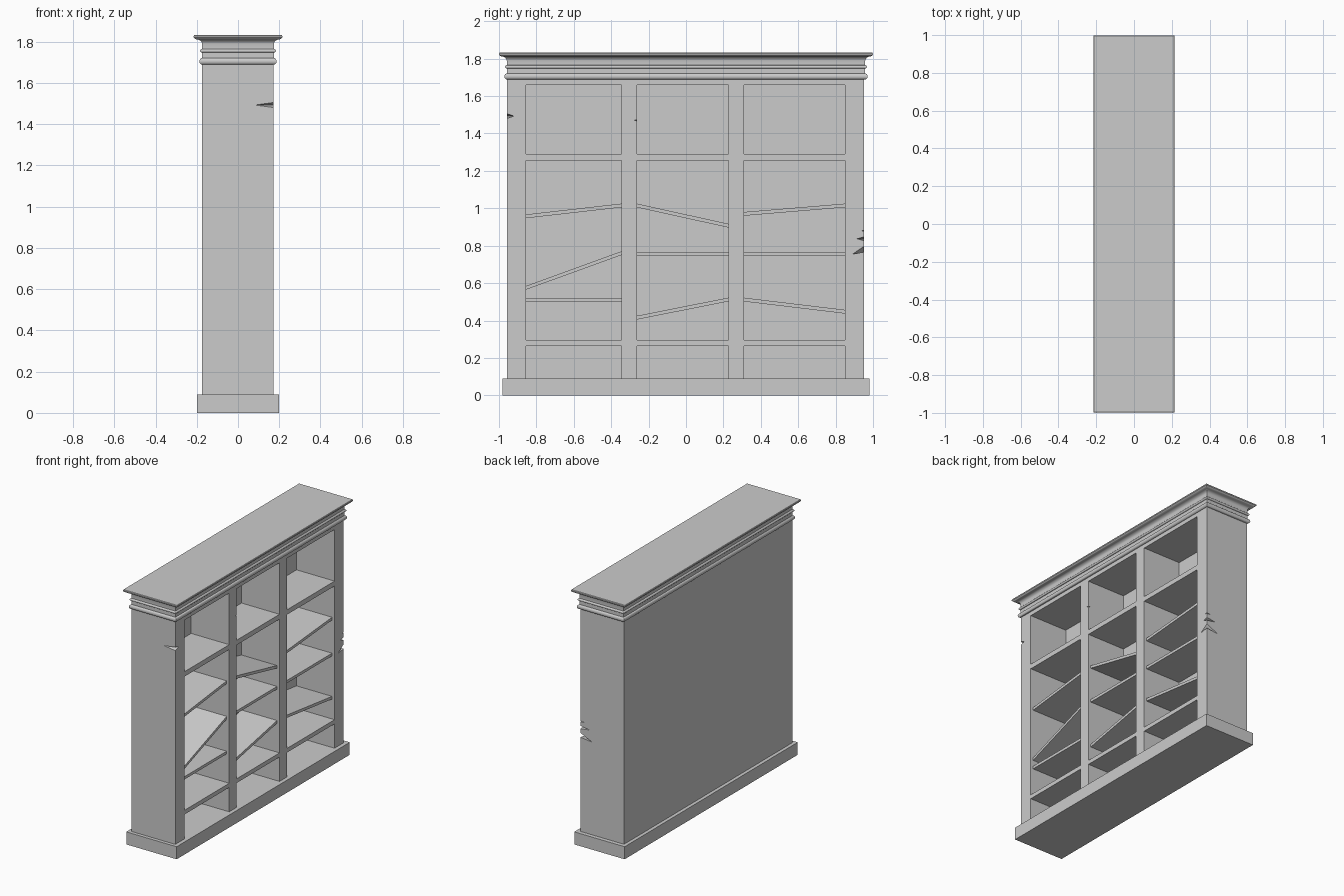
import bpy, bmesh
from math import cos, sin, pi
from mathutils import Vector

cube = bpy.data.objects.get("Cube")
if cube:
    bpy.data.objects.remove(cube)

paint = bpy.data.materials.new("plain_grey")
paint.use_nodes = True
GREY = (0.6, 0.6, 0.6, 1)
paint.diffuse_color = GREY
paint.node_tree.nodes["Principled BSDF"].inputs["Base Color"].default_value = GREY

FRONT, BACK, INNER = 0.172, -0.175, -0.13


def finish(name, bm):
    bmesh.ops.recalc_face_normals(bm, faces=bm.faces)
    mesh = bpy.data.meshes.new(name)
    bm.to_mesh(mesh)
    bm.free()
    mesh.materials.append(paint)
    obj = bpy.data.objects.new(name, mesh)
    bpy.context.collection.objects.link(obj)
    return obj


def add_box(bm, x, y, z):
    """Box spanning the (low, high) pairs x, y, z."""
    verts = bmesh.ops.create_cube(bm, size=1)["verts"]
    for v in verts:
        v.co = Vector((a + (v.co[i] + 0.5) * (b - a)
                       for i, (a, b) in enumerate((x, y, z))))
    return verts


def box(name, x, y, z):
    bm = bmesh.new()
    add_box(bm, x, y, z)
    return finish(name, bm)


def splinter(bm, y, side, z, height, along_x, along_y, drop):
    """Tapered chip cut into a vertical front edge; side is the outward y."""
    out = 0.004
    pts = [(FRONT + out, y + side * out, z - height / 2),
           (FRONT + out, y + side * out, z + height / 2),
           (FRONT - along_x, y + side * out, z - drop),
           (FRONT + out, y - side * along_y, z - drop)]
    v = [bm.verts.new(p) for p in pts]
    for i, j, k in ((0, 1, 2), (0, 1, 3), (0, 2, 3), (1, 2, 3)):
        bm.faces.new((v[i], v[j], v[k]))
    bmesh.ops.recalc_face_normals(bm, faces=bm.faces)


def cut(target, name, bm):
    cutter = finish(name, bm)
    cutter.hide_render = True
    mod = target.modifiers.new(name, "BOOLEAN")
    mod.operation, mod.solver, mod.object = "DIFFERENCE", "EXACT", cutter
    bpy.context.view_layer.objects.active = target
    bpy.ops.object.modifier_apply(modifier=name)
    bpy.data.objects.remove(cutter)


# Plinth and carcass
box("plinth", (-0.2, 0.2), (-0.982, 0.982), (0, 0.09))
carcass = box("carcass", (BACK, FRONT), (-0.957, 0.953), (0.09, 1.75))

# Compartments
bays = [(-0.855, -0.345), (-0.263, 0.226), (0.309, 0.85)]
rows = [(0.05, 0.265), (0.295, 1.255), (1.29, 1.66)]
bm = bmesh.new()
for bay in bays:
    for row in rows:
        add_box(bm, (INNER, 0.3), bay, row)
cut(carcass, "openings", bm)

# Splintered edges
bm = bmesh.new()
splinter(bm, -0.957, -1, 1.493, 0.028, 0.1, 0.04, 0)
splinter(bm, -0.263, 1, 1.47, 0.008, 0.03, 0.02, 0)
splinter(bm, 0.953, 1, 0.785, 0.035, 0.1, 0.065, 0.03)
splinter(bm, 0.953, 1, 0.837, 0.025, 0.08, 0.04, 0)
splinter(bm, 0.953, 1, 0.88, 0.01, 0.05, 0.015, 0)
cut(carcass, "splinters", bm)

# Loose shelves: height at the -y end and at the +y end
shelf_ends = [
    [(0.957, 1.015), (0.575, 0.76), (0.51, 0.51)],
    [(1.015, 0.907), (0.757, 0.757), (0.415, 0.512)],
    [(0.97, 1.015), (0.757, 0.757), (0.512, 0.447)],
]
for b, (bay, ends) in enumerate(zip(bays, shelf_ends), 1):
    for s, (low, high) in enumerate(ends, 1):
        bm = bmesh.new()
        for v in add_box(bm, (INNER, FRONT - 0.02), bay, (-0.01, 0.01)):
            v.co.z += low if v.co.y < sum(bay) / 2 else high
        finish(f"shelf_bay{b}_{s}", bm)


# Cornice: profile of (overhang, height) carried round the four sides
def bead(z, r, bulge, steps=8):
    return [(bulge * sin(pi * i / steps), z - r * cos(pi * i / steps))
            for i in range(steps + 1)]


profile = bead(1.705, 0.016, 0.013) + bead(1.756, 0.009, 0.01)
profile += [(0, 1.79)]
profile += [(0.03 * (1 - cos(a)), 1.79 + 0.022 * sin(a))
            for a in (pi / 8, pi / 4, 3 * pi / 8, pi / 2)]
profile += [(0.036, 1.815), (0.041, 1.82), (0.041, 1.828), (0.038, 1.832)]
bm = bmesh.new()
rings = []
for o, z in profile:
    x, y = 0.174 + o, 0.958 + o
    rings.append([bm.verts.new((sx * x, sy * y, z))
                  for sx, sy in ((-1, -1), (1, -1), (1, 1), (-1, 1))])
for a, b in zip(rings, rings[1:]):
    for i in range(4):
        j = (i + 1) % 4
        bm.faces.new((a[i], a[j], b[j], b[i]))
bm.faces.new(rings[0])
bm.faces.new(rings[-1])
cornice = finish("cornice", bm)
bpy.ops.object.select_all(action="DESELECT")
cornice.select_set(True)
bpy.context.view_layer.objects.active = cornice
bpy.ops.object.shade_smooth_by_angle(angle=pi / 5)
